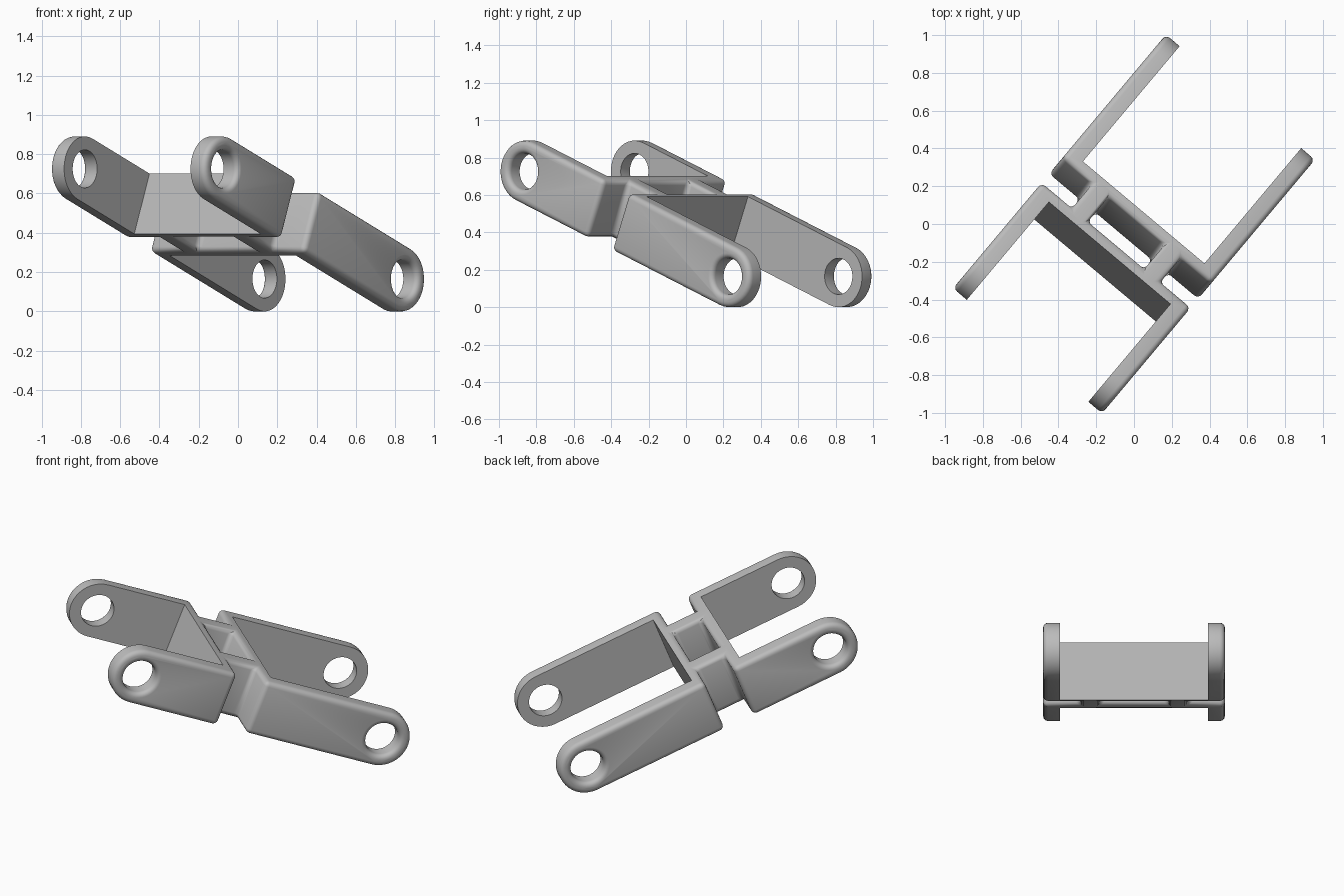
import bpy, bmesh, math
from math import sin, cos, pi
from mathutils import Matrix

cube = bpy.data.objects.get("Cube")
if cube:
    bpy.data.objects.remove(cube, do_unlink=True)

# Sizes: x runs along the link, y across it, z through its height
REACH, RADIUS, HALF = 0.765, 0.165, 0.515   # pin distance, end radius, half width
INNER = 0.42                                # inner face of the arms
ROUND = 0.028                               # edge rounding
HOLE = 0.097

steel = bpy.data.materials.new("plain grey")
steel.use_nodes = True
grey = (0.5, 0.5, 0.5, 1)
steel.diffuse_color = grey
steel.node_tree.nodes["Principled BSDF"].inputs["Base Color"].default_value = grey


def make(name, bm):
    bmesh.ops.recalc_face_normals(bm, faces=bm.faces)
    mesh = bpy.data.meshes.new(name)
    bm.to_mesh(mesh)
    bm.free()
    obj = bpy.data.objects.new(name, mesh)
    bpy.context.collection.objects.link(obj)
    return obj


def box(name, x0, x1, y0, y1):
    bm = bmesh.new()
    bmesh.ops.create_cube(bm, size=1)
    for v in bm.verts:
        v.co.x = x0 if v.co.x < 0 else x1
        v.co.y = y0 if v.co.y < 0 else y1
    return make(name, bm)


def lathe(name, x, profile, n=40):
    """Turn (radius, y) points around an axis along y."""
    bm = bmesh.new()
    rings = [[bm.verts.new((x + r * cos(2 * pi * i / n), y, r * sin(2 * pi * i / n)))
              for i in range(n)] for r, y in profile]
    for a, b in zip(rings, rings[1:]):
        for i in range(n):
            j = (i + 1) % n
            bm.faces.new((a[i], a[j], b[j], b[i]))
    bm.faces.new(rings[0])
    bm.faces.new(rings[-1])
    return make(name, bm)


cutters = []


def cut(body, cutter):
    cutter.hide_render = True
    cutters.append(cutter)
    mod = body.modifiers.new(cutter.name, 'BOOLEAN')
    mod.operation = 'DIFFERENCE'
    mod.solver = 'EXACT'
    mod.object = cutter


# Link body: a round-ended bar extruded across the full width
bm = bmesh.new()
steps = 20
outline = []
for side in (1, -1):
    for i in range(steps + 1):
        a = -pi / 2 + pi * i / steps
        outline.append((side * (REACH + RADIUS * cos(a)), side * RADIUS * sin(a)))
face = bm.faces.new([bm.verts.new((x, -HALF, z)) for x, z in outline])
ext = bmesh.ops.extrude_face_region(bm, geom=[face])
for v in ext["geom"]:
    if isinstance(v, bmesh.types.BMVert):
        v.co.y = HALF
link = make("link_body", bm)

# Middle window and side notches, leaving two ribs between the webs
for name, y0, y1 in (("middle_window", -0.195, 0.195),
                     ("left_notch", 0.305, 0.7), ("right_notch", -0.7, -0.305)):
    cut(link, box(name, -0.215, -0.035, y0, y1))

# Round every outer edge before the sharp pockets are cut
bevel = link.modifiers.new("rounding", 'BEVEL')
bevel.width = ROUND
bevel.segments = 4
bevel.limit_method = 'ANGLE'
bevel.angle_limit = math.radians(40)

# Pockets between the arms
cut(link, box("front_pocket", -1.2, -0.28, -INNER, INNER))
cut(link, box("rear_pocket", 0.021, 1.2, -INNER, INNER))

# Pin holes, flared at the outer faces
flare = [(HOLE + ROUND * (1 - cos(a)), HALF - ROUND + ROUND * sin(a))
         for a in (pi / 2 * i / 5 for i in range(6))]
flare.append((HOLE + ROUND, HALF + 0.05))
profile = [(r, -y) for r, y in reversed(flare)] + flare
for name, x in (("front_holes", -REACH), ("rear_holes", REACH)):
    cut(link, lathe(name, x, profile))

# Bake the cuts, tidy up and pose the link
bpy.ops.object.select_all(action='DESELECT')
bpy.context.view_layer.objects.active = link
link.select_set(True)
bpy.ops.object.convert(target='MESH')
for c in cutters:
    bpy.data.objects.remove(c, do_unlink=True)
link.data.materials.clear()
link.data.materials.append(steel)
link.data.transform(Matrix.Translation((0, 0, 0.445))
                    @ Matrix.Rotation(math.radians(50), 4, 'Z')
                    @ Matrix.Rotation(math.radians(21.5), 4, 'Y'))
bpy.ops.object.shade_smooth_by_angle(angle=math.radians(35))
